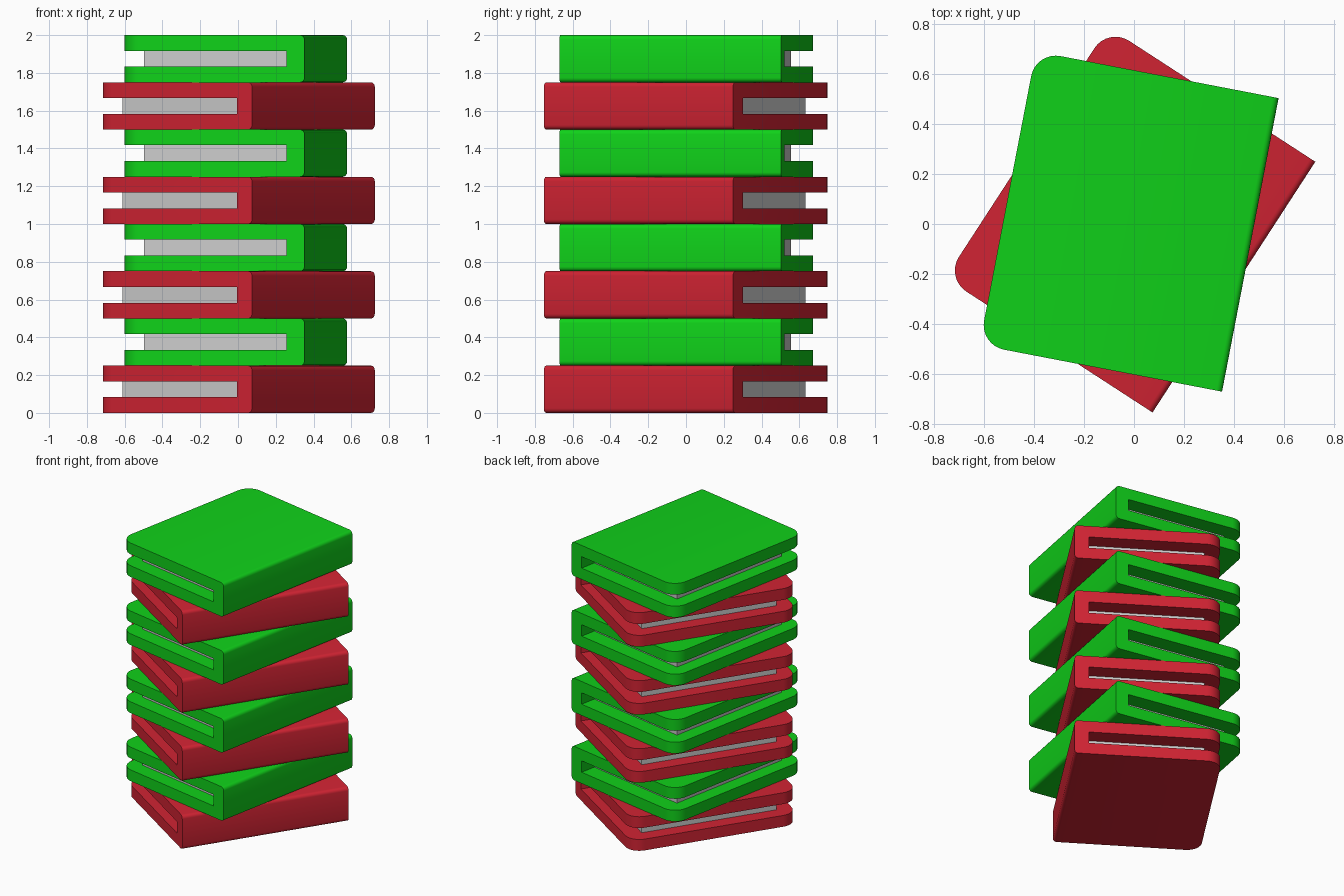
import bpy, bmesh, math
from mathutils import Matrix

if "Cube" in bpy.data.objects:
    bpy.data.objects.remove(bpy.data.objects["Cube"])

H = 0.25           # book height
T = 0.083          # cover board thickness
X0, X1 = -0.515, 0.472   # open edge, spine
Y0, Y1 = -0.591, 0.603


def material(name, color):
    m = bpy.data.materials.new(name)
    m.diffuse_color = color
    m.use_nodes = True
    m.node_tree.nodes["Principled BSDF"].inputs["Base Color"].default_value = m.diffuse_color
    return m


red = material("red_cover", (0.64, 0.017, 0.033, 1))
green = material("green_cover", (0.005, 0.64, 0.01, 1))


def finish(bm, name):
    mesh = bpy.data.meshes.new(name)
    bmesh.ops.recalc_face_normals(bm, faces=bm.faces)
    bm.to_mesh(mesh)
    bm.free()
    return mesh


def cover_mesh():
    # U-shaped section extruded along the spine
    xi = X1 - 0.096
    profile = [(X0, 0), (X1, 0), (X1, H), (X0, H),
               (X0, H - T), (xi, H - T), (xi, T), (X0, T)]
    bm = bmesh.new()
    face = bm.faces.new([bm.verts.new((x, Y0, z)) for x, z in profile])
    ext = bmesh.ops.extrude_face_region(bm, geom=[face])
    bmesh.ops.translate(bm, vec=(0, Y1 - Y0, 0),
                        verts=[v for v in ext["geom"] if isinstance(v, bmesh.types.BMVert)])

    def bevel(test, width, segments):
        edges = [e for e in bm.edges if test(*[v.co for v in e.verts])]
        bmesh.ops.bevel(bm, geom=edges, offset=width, offset_type='OFFSET',
                        segments=segments, profile=0.5, affect='EDGES')

    # rounded board corners at the open edge
    bevel(lambda a, b: abs(a.x - X0) < 1e-4 and abs(b.x - X0) < 1e-4
          and abs(a.y - b.y) < 1e-4, 0.1, 8)
    # softened spine edges
    bevel(lambda a, b: abs(a.x - X1) < 1e-4 and abs(b.x - X1) < 1e-4
          and abs(a.z - b.z) < 1e-4, 0.024, 4)
    return finish(bm, "cover")


def pages_mesh():
    # page block recessed between the boards
    bm = bmesh.new()
    x0, x1 = -0.415, X1 - 0.09
    y0, y1 = -0.483, 0.486
    bmesh.ops.create_cube(bm, size=1, matrix=Matrix.Translation(((x0 + x1) / 2, (y0 + y1) / 2, H / 2))
                          @ Matrix.Diagonal((x1 - x0, y1 - y0, H - 2 * T, 1)))
    return finish(bm, "pages")


def add(name, mesh, z, angle, mat=None):
    ob = bpy.data.objects.new(name, mesh)
    bpy.context.collection.objects.link(ob)
    ob.location.z = z
    ob.rotation_euler.z = angle
    if mat:
        ob.data.materials.append(mat)
    return ob


# alternating stack of red and green books
pages = pages_mesh()
for i in range(8):
    is_red = i % 2 == 0
    angle = math.radians(-33 if is_red else -10.9)
    cover = add(f"book_cover_{i + 1}", cover_mesh(), i * H, angle, red if is_red else green)
    add(f"book_pages_{i + 1}", pages, i * H, angle)
    bpy.ops.object.select_all(action='DESELECT')
    cover.select_set(True)
    bpy.context.view_layer.objects.active = cover
    bpy.ops.object.shade_smooth_by_angle(angle=math.radians(35))
